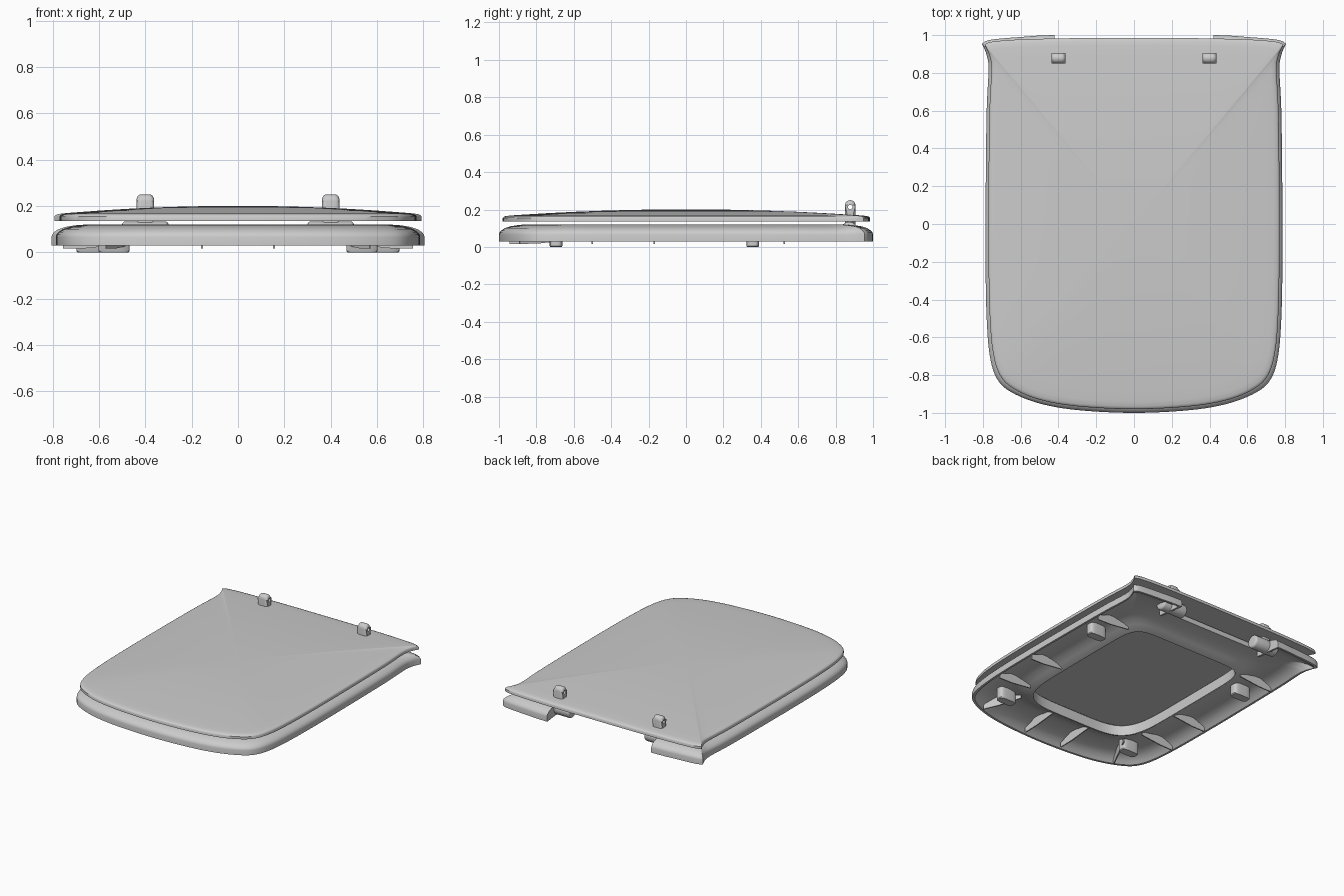
import bpy, bmesh, math
from mathutils import Vector

if "Cube" in bpy.data.objects:
    bpy.data.objects.remove(bpy.data.objects["Cube"])


def catmull(pts, n=6):
    """Smooth open curve through 2D points."""
    p = [Vector(q) for q in pts]
    p = [2 * p[0] - p[1]] + p + [2 * p[-1] - p[-2]]
    out = []
    for i in range(1, len(p) - 2):
        a, b, c, d = p[i - 1:i + 3]
        for k in range(n):
            t = k / n
            out.append(0.5 * (2 * b + (c - a) * t + (2 * a - 5 * b + 4 * c - d) * t * t
                              + (3 * b - a - 3 * c + d) * t ** 3))
    return out


def outline(side, back):
    """Closed symmetric outline: right half front-to-corner, then corner-to-back-centre."""
    flip = lambda l: [(-x, y) for x, y in l]
    front = flip(side[1:])[::-1] + side
    rear = [side[-1]] + back + flip(back[:-1])[::-1] + [(-side[-1][0], side[-1][1])]
    return catmull(front) + catmull(rear)


def finish(name, bm, angle=35):
    bmesh.ops.recalc_face_normals(bm, faces=bm.faces)
    me = bpy.data.meshes.new(name)
    bm.to_mesh(me)
    bm.free()
    ob = bpy.data.objects.new(name, me)
    bpy.context.collection.objects.link(ob)
    smooth(ob, angle)
    return ob


def smooth(ob, angle=35):
    bpy.ops.object.select_all(action='DESELECT')
    bpy.context.view_layer.objects.active = ob
    ob.select_set(True)
    bpy.ops.object.shade_smooth_by_angle(angle=math.radians(angle))


def loft(bm, rings, closed=False):
    loops = [[bm.verts.new(v) for v in r] for r in rings]
    pairs = list(zip(loops, loops[1:])) + ([(loops[-1], loops[0])] if closed else [])
    n = len(loops[0])
    for a, b in pairs:
        for i in range(n):
            j = (i + 1) % n
            bm.faces.new((a[i], a[j], b[j], b[i]))
    return loops


def prism(name, poly, direction, bevel=0.0):
    """Extrude a 3D polygon along a vector."""
    bm = bmesh.new()
    d = Vector(direction)
    a, b = loft(bm, [[Vector(p) for p in poly], [Vector(p) + d for p in poly]])
    caps = [bm.faces.new(a), bm.faces.new(b[::-1])]
    if bevel:
        edges = list({e for f in caps for e in f.edges})
        bmesh.ops.bevel(bm, geom=edges, offset=bevel, segments=4, affect='EDGES', profile=0.5)
    return finish(name, bm)


def box(name, x0, x1, y0, y1, z0, z1):
    return prism(name, [(x0, y0, z0), (x1, y0, z0), (x1, y1, z0), (x0, y1, z0)], (0, 0, z1 - z0))


def circle_yz(x, y, z, r, n=24):
    return [(x, y + r * math.cos(t), z + r * math.sin(t))
            for t in (2 * math.pi * k / n for k in range(n))]


def cut(ob, cutter):
    cutter.hide_render = True
    m = ob.modifiers.new("cut", 'BOOLEAN')
    m.operation, m.object, m.solver = 'DIFFERENCE', cutter, 'EXACT'
    bpy.context.view_layer.objects.active = ob
    bpy.ops.object.modifier_move_to_index(modifier="cut", index=0)
    bpy.ops.object.modifier_apply(modifier="cut")
    bpy.data.objects.remove(cutter)
    smooth(ob)


# Seat: ring with flared back corners and a gently hollowed underside
seat_line = outline(
    [(0, -1), (.3, -.985), (.5, -.95), (.65, -.89), (.725, -.82), (.763, -.7), (.78, -.5),
     (.786, -.2), (.785, .2), (.78, .6), (.77, .82), (.782, .9), (.805, .955)],
    [(.76, .975), (.6, .99), (.42, 1), (0, 1)])


def inset(d, z):
    return [(p.x * (1 - d / .8), p.y * (1 - d), z) for p in seat_line]


def opening(d, z):
    ring = []
    for p in seat_line:
        n = 9 if p.y > 0 else 5
        t = math.atan2(p.y / 1.25, p.x)
        c, s = math.cos(t), 1.25 * math.sin(t)
        r = (abs(c / (.47 + d)) ** n + abs(s / (.61 + d)) ** n) ** (-1 / n)
        ring.append((r * c, r * s - .03, z))
    return ring


bm = bmesh.new()
loft(bm, [inset(0, .03), inset(0, .066), inset(.003, .077), inset(.012, .088), inset(.03, .1),
          inset(.06, .11), inset(.11, .118), inset(.17, .121), opening(.03, .121),
          opening(.008, .117), opening(0, .108), opening(0, .034), opening(.012, .036),
          opening(.05, .058), opening(.09, .075), opening(.13, .085), inset(.12, .085),
          inset(.08, .076), inset(.05, .062), inset(.03, .045), inset(.015, .03)], closed=True)
seat = finish("seat", bm)
cut(seat, box("notch_cutter", -.42, .42, .8, 1.2, -.1, .3))

# Walls closing the sides of the hinge notch
for s in (-1, 1):
    prism("notch_side_wall", [(s * .42, y, z) for y, z in
          ((.785, .05), (.99, .03), (.99, .078), (.95, .098), (.9, .109), (.785, .117))],
          (s * .015, 0, 0))

# Lid: domed top over a flat underside
lid_line = outline(
    [(0, -.98), (.3, -.965), (.5, -.93), (.635, -.873), (.707, -.805), (.745, -.69), (.763, -.5),
     (.77, -.2), (.77, .2), (.765, .6), (.755, .82), (.768, .9), (.792, .95)],
    [(.75, .965), (.6, .977), (.3, .984), (0, .985)])
ring = lambda s, z: [(p.x * s, p.y * s, z) for p in lid_line]
dome = lambda s, z: ring(s, z - .036 * s * s)
bm = bmesh.new()
loops = loft(bm, [ring(s, .136) for s in (.02, .5, .97)] + [
             ring(1, .136), ring(1, .154), ring(.996, .16), ring(.985, .1645)] +
             [dome(s, .201) for s in (.96, .9, .75, .6, .45, .3, .15, .02)])
bm.faces.new(loops[0])
bm.faces.new(loops[-1])
finish("lid", bm)

# Hinges: pierced pegs above the lid and barrels below it
for s in (-1, 1):
    x0, w, y, r = s * .4 - .0375, .075, .878, .028
    arch = [(x0, y - r, .12), (x0, y + r, .12)]
    arch += [(x0, y + r * math.cos(t), .222 + r * math.sin(t))
             for t in (math.pi * k / 12 for k in range(13))]
    peg = prism("hinge_peg", arch, (w, 0, 0), .02)
    cut(peg, prism("peg_hole_cutter", circle_yz(x0 - .1, y, .213, .012), (.3, 0, 0)))
    prism("hinge_barrel", circle_yz(s * .4 - .1, .872, .087, .047), (.2, 0, 0), .015)


# Feet and stiffening ribs under the seat, mirrored left and right
def rib(a, b):
    """Thin wedge, shallow at the opening (a) and deepest at the outer edge (b)."""
    a, b = Vector(a), Vector(b)
    side = (b - a).normalized().orthogonal() * .004
    p, q = a - side, b - side
    m = p.lerp(q, .6)
    prism("rib", [(p.x, p.y, .06), (p.x, p.y, .036), (m.x, m.y, .018),
                  (q.x, q.y, .016), (q.x, q.y, .05), (m.x, m.y, .09)],
          (2 * side.x, 2 * side.y, 0))


for s in (-1, 1):
    for fx, fy in ((.535, -.695), (.63, .357)):
        bm = bmesh.new()
        foot = [(s * fx + .068 * math.copysign(abs(math.cos(t)) ** .5, math.cos(t)),
                 fy + .034 * math.copysign(abs(math.sin(t)) ** .5, math.sin(t)))
                for t in (2 * math.pi * (k + .5) / 24 for k in range(24))]
        loops = loft(bm, [[(x, y, .09) for x, y in foot], [(x, y, .006) for x, y in foot],
                          [(s * fx + (x - s * fx) * .93, fy + (y - fy) * .9, 0) for x, y in foot]])
        bm.faces.new(loops[0])
        bm.faces.new(loops[-1])
        finish("foot", bm)
    for ry in (-.5, -.17, .525):
        rib((s * .49, ry), (s * .755, ry))
    rib((s * .155, -.66), (s * .155, -.945))
    rib((s * .45, -.64), (s * .57, -.89))
